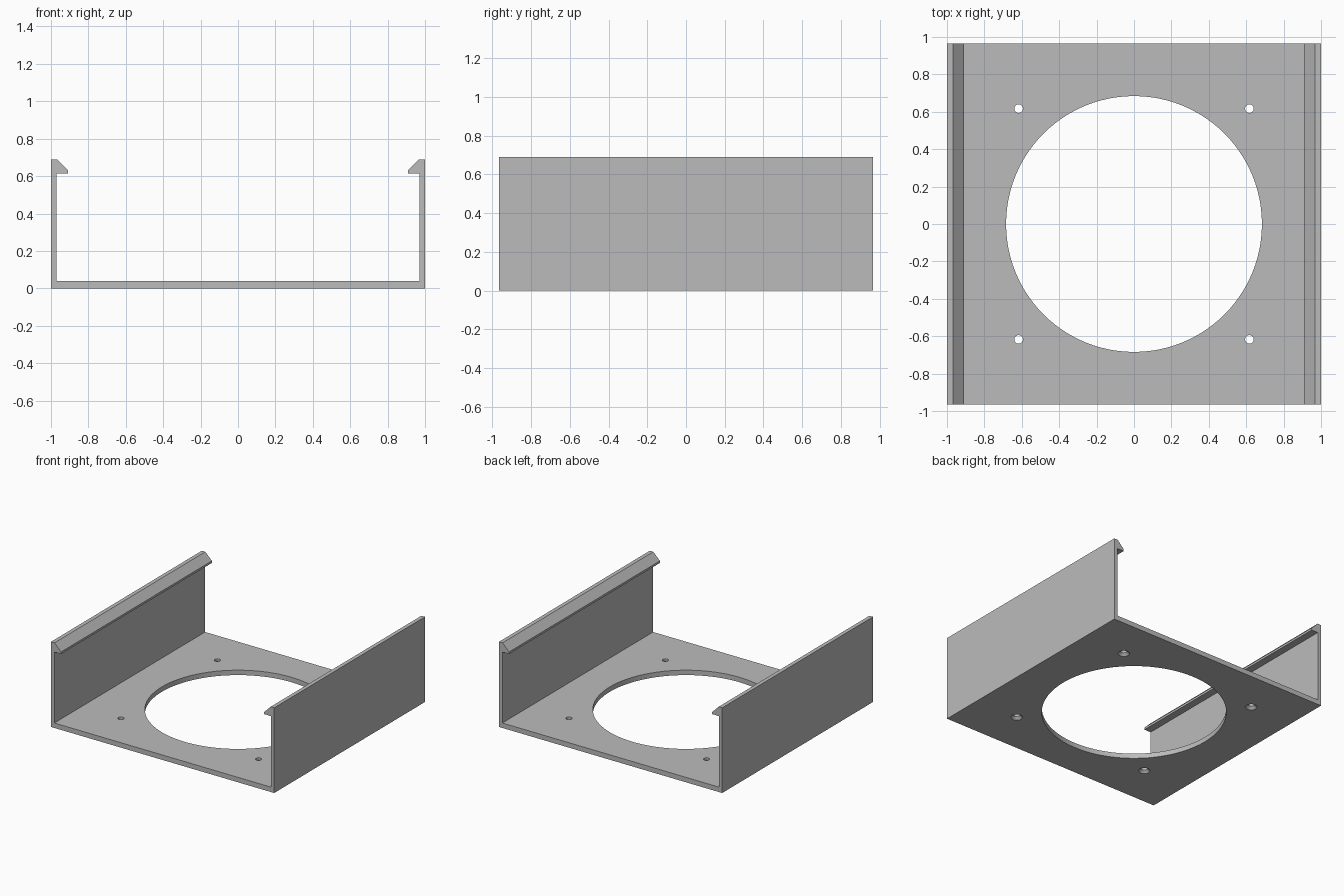
import bpy, bmesh, math
from mathutils import Matrix

cube = bpy.data.objects.get("Cube")
if cube:
    bpy.data.objects.remove(cube, do_unlink=True)

HALF_DEPTH = 0.965
FLOOR = 0.04
VENT_RADIUS = 0.684
SCREW_OFFSET = 0.617

grey = bpy.data.materials.new("plain grey")
grey.use_nodes = True
colour = (0.5, 0.5, 0.5, 1)
grey.diffuse_color = colour
grey.node_tree.nodes["Principled BSDF"].inputs["Base Color"].default_value = colour


def make_object(name, bm):
    bmesh.ops.recalc_face_normals(bm, faces=bm.faces)
    mesh = bpy.data.meshes.new(name)
    bm.to_mesh(mesh)
    bm.free()
    mesh.materials.append(grey)
    obj = bpy.data.objects.new(name, mesh)
    bpy.context.collection.objects.link(obj)
    return obj


def add_cone(bm, x, y, z0, z1, r0, r1, sides):
    bmesh.ops.create_cone(bm, cap_ends=True, segments=sides, radius1=r0, radius2=r1,
                          depth=z1 - z0, matrix=Matrix.Translation((x, y, (z0 + z1) / 2)))


# Channel bracket: floor, side walls and snap hooks from one mirrored profile
right_half = [(1, 0), (1, 0.69), (0.968, 0.69), (0.91, 0.632), (0.91, 0.615),
              (0.97, 0.615), (0.97, FLOOR)]
profile = right_half + [(-x, z) for x, z in reversed(right_half)]
bm = bmesh.new()
cap = bm.faces.new([bm.verts.new((x, -HALF_DEPTH, z)) for x, z in profile])
sweep = bmesh.ops.extrude_face_region(bm, geom=[cap], use_keep_orig=True)
moved = [v for v in sweep["geom"] if isinstance(v, bmesh.types.BMVert)]
bmesh.ops.translate(bm, verts=moved, vec=(0, 2 * HALF_DEPTH, 0))
bracket = make_object("channel_bracket", bm)

# Cutters: the fan opening, screw holes and countersinks below
corners = [(sx * SCREW_OFFSET, sy * SCREW_OFFSET) for sx in (-1, 1) for sy in (-1, 1)]
openings = bmesh.new()
add_cone(openings, 0, 0, -0.1, 0.1, VENT_RADIUS, VENT_RADIUS, 96)
for x, y in corners:
    add_cone(openings, x, y, -0.1, 0.1, 0.023, 0.023, 24)
sinks = bmesh.new()
for x, y in corners:
    add_cone(sinks, x, y, -0.02, 0.02, 0.063, 0.023, 24)

for name, cutter_mesh in (("opening_cutter", openings), ("countersink_cutter", sinks)):
    cutter = make_object(name, cutter_mesh)
    cutter.hide_render = True
    cut = bracket.modifiers.new(name, "BOOLEAN")
    cut.operation = "DIFFERENCE"
    cut.solver = "EXACT"
    cut.object = cutter
    bpy.context.view_layer.objects.active = bracket
    bpy.ops.object.modifier_apply(modifier=name)
    bpy.data.objects.remove(cutter, do_unlink=True)

# Smooth round walls, crisp edges
bpy.ops.object.select_all(action="DESELECT")
bracket.select_set(True)
bpy.context.view_layer.objects.active = bracket
bpy.ops.object.shade_smooth_by_angle(angle=math.radians(30))
